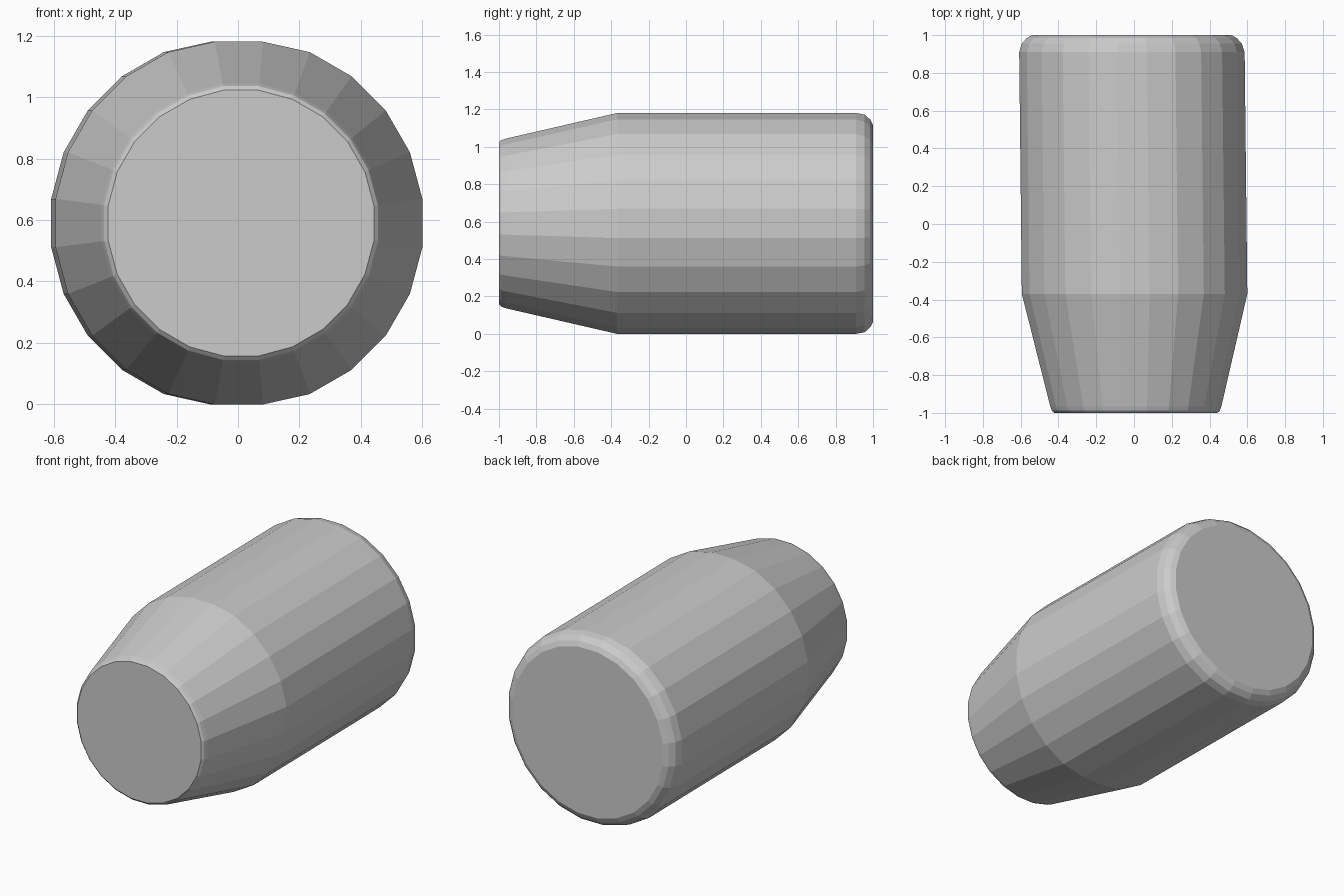
import bpy, bmesh
from math import sin, cos, pi

if "Cube" in bpy.data.objects:
    bpy.data.objects.remove(bpy.data.objects["Cube"])

SIDES = 24
CENTRE_Z = 0.59

# Profile along the length: (y, radius)
profile = [(-1.0, 0.436), (-0.988, 0.449), (-0.965, 0.457), (-0.37, 0.602),
           (0.91, 0.602), (0.955, 0.587), (0.985, 0.56), (1.0, 0.53)]

bm = bmesh.new()
rings = []
for y, r in profile:
    # The axis leans slightly sideways from front to back
    cx = 0.01 - 0.011 * (y + 1)
    ring = []
    for i in range(SIDES):
        a = 2 * pi * (i + 0.5) / SIDES
        # Small flats on the top and bottom of the barrel
        dz = max(-CENTRE_Z, min(CENTRE_Z, r * sin(a)))
        ring.append(bm.verts.new((cx + r * cos(a), y, CENTRE_Z + dz)))
    rings.append(ring)

# Side walls
for a, b in zip(rings, rings[1:]):
    for i in range(SIDES):
        j = (i + 1) % SIDES
        bm.faces.new((a[i], a[j], b[j], b[i]))

# Flat end caps
bm.faces.new(rings[0])
bm.faces.new(rings[-1])
bmesh.ops.recalc_face_normals(bm, faces=bm.faces)

mesh = bpy.data.meshes.new("tapered_barrel")
bm.to_mesh(mesh)
bm.free()
barrel = bpy.data.objects.new("tapered_barrel", mesh)
bpy.context.collection.objects.link(barrel)
